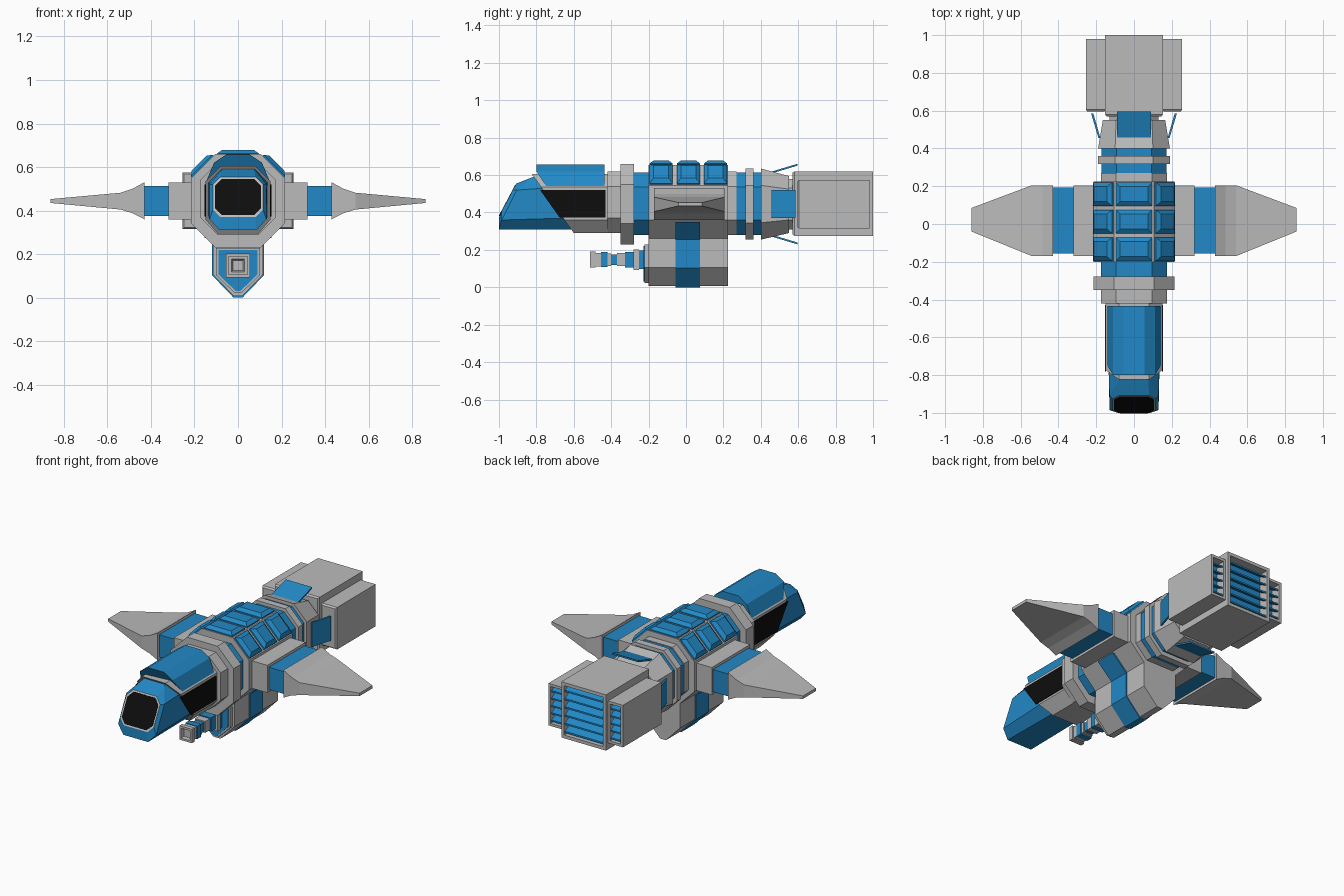
import bpy, bmesh, math
from mathutils import Vector

if "Cube" in bpy.data.objects:
    bpy.data.objects.remove(bpy.data.objects["Cube"])


def material(name, rgb):
    m = bpy.data.materials.new(name)
    m.diffuse_color = (*rgb, 1)
    m.use_nodes = True
    m.node_tree.nodes["Principled BSDF"].inputs["Base Color"].default_value = m.diffuse_color
    return m


GRAY = material("hull gray", (0.50, 0.50, 0.50))
BLUE = material("panel blue", (0.016, 0.25, 0.57))
BLACK = material("window black", (0.004, 0.004, 0.004))


def loft(name, rings, mat, end_mat=None, start_mat=None):
    """Skin a list of equal-length point rings and cap both ends."""
    bm = bmesh.new()
    vs = [[bm.verts.new(p) for p in r] for r in rings]
    n = len(vs[0])
    for a, b in zip(vs, vs[1:]):
        for i in range(n):
            bm.faces.new((a[i], a[(i + 1) % n], b[(i + 1) % n], b[i]))
    first = bm.faces.new(vs[0][::-1])
    last = bm.faces.new(vs[-1])
    if start_mat:
        first.material_index = 1
    if end_mat:
        last.material_index = 1
    bmesh.ops.recalc_face_normals(bm, faces=bm.faces)
    me = bpy.data.meshes.new(name)
    bm.to_mesh(me)
    bm.free()
    me.materials.append(mat)
    if end_mat or start_mat:
        me.materials.append(end_mat or start_mat)
    ob = bpy.data.objects.new(name, me)
    bpy.context.collection.objects.link(ob)
    return ob


def rect(y, x0, x1, z0, z1):
    return [(x0, y, z0), (x1, y, z0), (x1, y, z1), (x0, y, z1)]


def box(name, x0, x1, y0, y1, z0, z1, mat):
    return loft(name, [rect(y0, x0, x1, z0, z1), rect(y1, x0, x1, z0, z1)], mat)


def sym(half, y):
    """Right-half (x, z) points, bottom to top, mirrored into a closed ring.
    y is a number or a function of z."""
    f = y if callable(y) else (lambda z: y)
    pts = half + [(-x, z) for x, z in reversed(half)]
    return [(x, f(z), z) for x, z in pts]


def octo(w, z0, z1, cx, cz):
    return [(w - cx, z0), (w, z0 + cz), (w, z1 - cz), (w - cx, z1)]


# Fuselage segments: y0, y1, half width, z0, z1, corner cut, colour
segments = [
    ("neck", -0.42, -0.35, 0.175, 0.29, 0.62, 0.08, GRAY),
    ("front_collar", -0.35, -0.277, 0.215, 0.23, 0.66, 0.11, GRAY),
    ("front_band", -0.277, -0.2, 0.175, 0.28, 0.615, 0.08, BLUE),
    ("main_body", -0.2, 0.225, 0.215, 0.25, 0.655, 0.11, GRAY),
    ("rear_spacer", 0.225, 0.27, 0.175, 0.28, 0.62, 0.08, GRAY),
    ("rear_band_a", 0.27, 0.318, 0.172, 0.28, 0.615, 0.08, BLUE),
    ("rear_ring", 0.318, 0.36, 0.19, 0.255, 0.635, 0.09, GRAY),
    ("rear_band_b", 0.36, 0.40, 0.172, 0.28, 0.615, 0.08, BLUE),
    ("engine_mount", 0.545, 0.58, 0.13, 0.31, 0.58, 0.05, GRAY),
]
for name, y0, y1, w, z0, z1, c, mat in segments:
    o = octo(w, z0, z1, c, c)
    loft(name, [sym(o, y0), sym(o, y1)], mat)
loft("tail_taper", [sym(octo(0.19, 0.255, 0.635, 0.09, 0.09), 0.40),
                    sym(octo(0.165, 0.29, 0.595, 0.07, 0.07), 0.55)], GRAY)


# Cockpit shell with raked front
def rake(z):
    return -0.6 - (z - 0.29) * 0.71


shell = [(0.09, 0.29), (0.15, 0.36), (0.15, 0.535), (0.08, 0.605)]
loft("cockpit_shell", [sym(shell, rake), sym(shell, -0.42)], GRAY)

# Canopy hood
hood = [(0.148, 0.53), (0.11, 0.62), (0.055, 0.657)]
loft("canopy_hood", [sym(hood, lambda z: -0.74 if z < 0.6 else -0.80),
                     sym(hood, -0.435)], BLUE)

# Side windows
for s, side in ((1, "right"), (-1, "left")):
    pts = [(-0.78, 0.52), (-0.43, 0.52), (-0.43, 0.372), (-0.675, 0.372)]
    loft("side_window_" + side,
         [[(s * x, y, z) for y, z in pts] for x in (0.148, 0.154)], BLACK)

# Nose with raked front window
def face_y(z):
    return -1 + max(0, z - 0.38) * 0.53


nose_back = [(0.08, 0.31), (0.135, 0.37), (0.135, 0.53), (0.075, 0.595)]
nose_mid = [(0.085, 0.31), (0.13, 0.36), (0.13, 0.52), (0.075, 0.587)]
rim = [(0.08, 0.37), (0.115, 0.405), (0.115, 0.52), (0.08, 0.555)]
mid_ys = {0.31: -1.0, 0.36: -0.985, 0.52: -0.905, 0.587: -0.825}
loft("nose", [sym(rim, face_y), sym(nose_mid, lambda z: mid_ys[z]),
              sym(nose_back, lambda z: rake(z) + 0.01)], BLUE)
loft("nose_window_rim", [sym(rim, lambda z: face_y(z) - 0.0005),
                         sym(rim, lambda z: face_y(z) + 0.004)], GRAY)
glass = [(0.074, 0.38), (0.105, 0.41), (0.105, 0.515), (0.074, 0.546)]
loft("nose_window", [sym(glass, lambda z: face_y(z) - 0.002),
                     sym(glass, lambda z: face_y(z) + 0.003)], BLACK)

# Raised roof panels, three rows on three facets
r = math.sqrt(0.5)
facets = [("mid", Vector((0, 0, 0.65)), Vector((1, 0, 0)), Vector((0, 0, 1)), 0.096),
          ("right", Vector((0.158, 0, 0.598)), Vector((r, 0, -r)), Vector((r, 0, r)), 0.071),
          ("left", Vector((-0.158, 0, 0.598)), Vector((r, 0, r)), Vector((-r, 0, r)), 0.071)]
for side, c, u, n, hw in facets:
    for row, y in enumerate((-0.133, 0.013, 0.158)):
        rings = []
        for inset, h in ((0, -0.01), (0, 0.012), (0.022, 0.028)):
            rings.append([c + u * a * (hw - inset) + n * h +
                          Vector((0, y + b * (0.062 - inset), 0))
                          for a, b in ((-1, -1), (1, -1), (1, 1), (-1, 1))])
        loft(f"roof_panel_{side}_{row}", rings, BLUE)

# Keel pod with blue wrap band and front plate
keel = [(0.02, 0.008), (0.115, 0.107), (0.115, 0.28)]
loft("keel_pod", [sym(keel, -0.2), sym(keel, 0.225)], GRAY)
band = [(0.02, 0.0), (0.12, 0.104), (0.12, 0.255), (0.22, 0.35)]
loft("keel_band", [sym(band, -0.055), sym(band, 0.075)], BLUE)
bump = [(0.015, 0.022), (0.102, 0.105), (0.102, 0.228)]
loft("keel_front_rim", [sym(bump, -0.222), sym(bump, -0.19)], GRAY)
plate = [(0.01, 0.03), (0.09, 0.108), (0.09, 0.22)]
loft("keel_front_plate", [sym(plate, -0.226), sym(plate, -0.22)], BLUE)


# Gun barrel: y0, y1, half size, colour
def square(y, h):
    return rect(y, -h, h, 0.148 - h, 0.148 + h)


for i, (y0, y1, h, mat) in enumerate([
        (-0.485, -0.455, 0.036, GRAY), (-0.455, -0.42, 0.04, BLUE),
        (-0.42, -0.40, 0.033, GRAY), (-0.40, -0.37, 0.028, BLUE),
        (-0.37, -0.325, 0.035, GRAY), (-0.325, -0.28, 0.042, BLUE),
        (-0.28, -0.25, 0.055, GRAY), (-0.25, -0.22, 0.05, BLUE)]):
    loft(f"gun_section_{i}", [square(y0, h), square(y1, h)], mat)
loft("gun_muzzle", [square(-0.485, 0.043), square(-0.512, 0.043), square(-0.512, 0.03),
                    square(-0.495, 0.024)], GRAY)

# Wings
for s, side in ((1, "right"), (-1, "left")):
    def section(x, y0, y1, z0, z1):
        return [(s * x, y0, z0), (s * x, y1, z0), (s * x, y1, z1), (s * x, y0, z1)]
    loft("wing_root_" + side, [section(x, -0.17, 0.205, 0.36, 0.53) for x in (0.19, 0.32)], GRAY)
    loft("wing_joint_" + side, [section(x, -0.155, 0.193, 0.375, 0.513) for x in (0.31, 0.44)], BLUE)
    loft("wing_blade_" + side, [section(0.43, -0.17, 0.205, 0.36, 0.53),
                                section(0.485, -0.17, 0.205, 0.388, 0.50),
                                section(0.54, -0.17, 0.205, 0.405, 0.482),
                                section(0.86, -0.04, 0.085, 0.435, 0.453)], GRAY)

# Tail flaps around the taper
for s, v in ((1, "top"), (-1, "bottom")):
    a, b = 0.445 + s * 0.163, 0.445 + s * 0.205
    prof = [(0.455, a), (0.595, b), (0.595, b + s * 0.01), (0.455, a + s * 0.01)]
    loft("flap_" + v, [[(x, y, z) for y, z in prof] for x in (-0.09, 0.09)], BLUE)
for s, v in ((1, "right"), (-1, "left")):
    prof = [(0.455, 0.178), (0.585, 0.215), (0.585, 0.227), (0.455, 0.188)]
    loft("flap_" + v, [[(s * x, y, z) for y, x in prof] for z in (0.37, 0.52)], BLUE)


# Engine boxes with recessed louvres at the back
def engine(name, x0, x1, y0, y1, z0, z1, t, slats):
    loft(name, [rect(y0, x0 + 0.008, x1 - 0.008, z0 + 0.008, z1 - 0.008),
                rect(y0 + 0.01, x0, x1, z0, z1),
                rect(y1, x0, x1, z0, z1),
                rect(y1, x0 + t, x1 - t, z0 + t, z1 - t),
                rect(y1 - 0.06, x0 + t, x1 - t, z0 + t, z1 - t)], GRAY, end_mat=BLUE)
    step = (z1 - z0 - 2 * t) / slats
    for i in range(slats):
        z = z0 + t + step * (i + 0.2)
        prof = [(y1 - 0.06, z + step * 0.55), (y1 - 0.008, z),
                (y1 - 0.008, z + step * 0.2), (y1 - 0.06, z + step * 0.75)]
        loft(f"{name}_slat_{i}", [[(x, y, zz) for y, zz in prof]
                                  for x in (x0 + t, x1 - t)], BLUE)


engine("engine_center", -0.153, 0.153, 0.57, 1.0, 0.275, 0.62, 0.02, 6)
engine("engine_right", 0.15, 0.255, 0.595, 0.98, 0.315, 0.575, 0.016, 5)
engine("engine_left", -0.255, -0.15, 0.595, 0.98, 0.315, 0.575, 0.016, 5)
